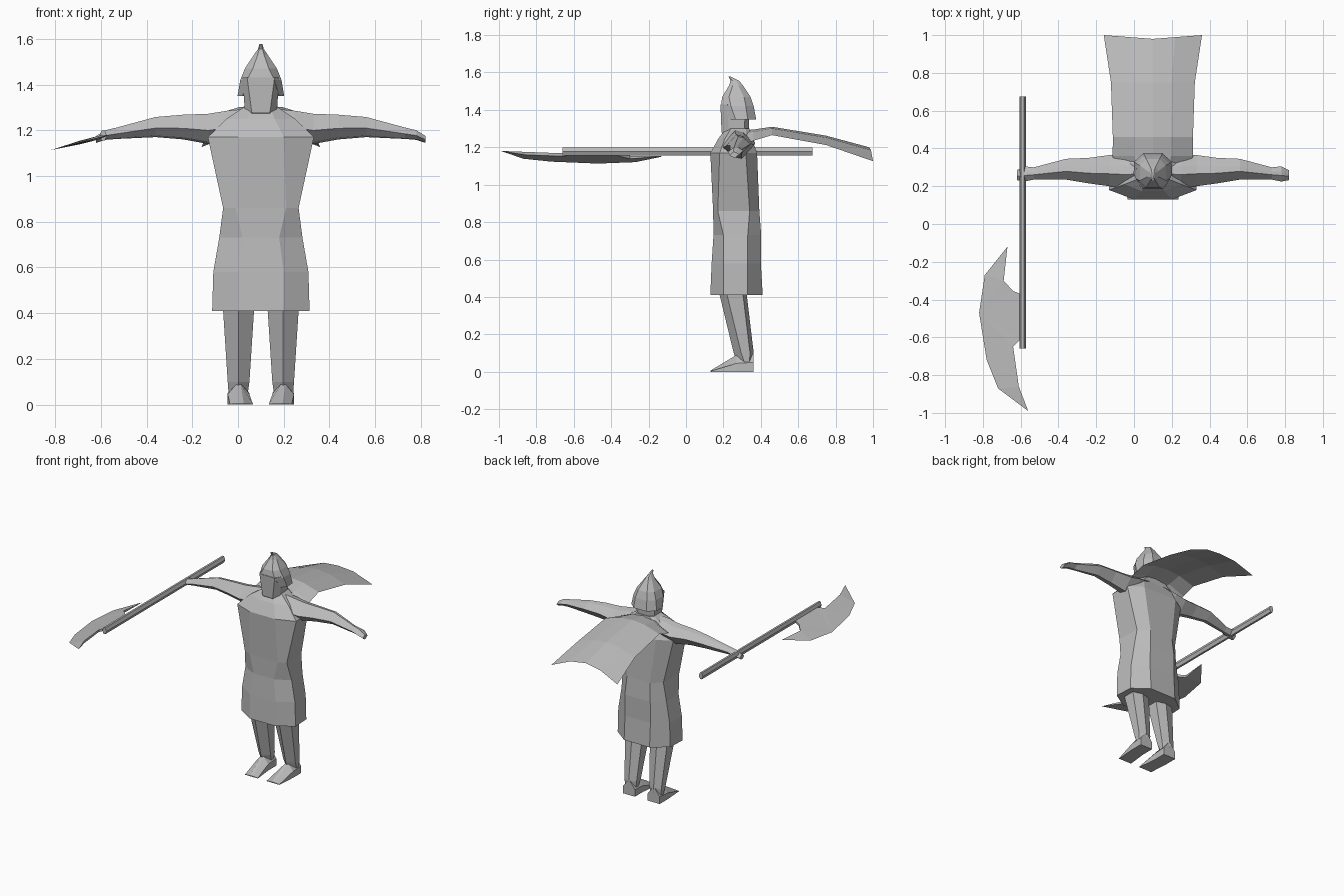
import bpy, bmesh

CX = 0.1  # centre line of the figure

grey = bpy.data.materials.new("stone grey")
grey.diffuse_color = (0.5, 0.5, 0.5, 1)


def finish(name, bm, closed=True):
    """Turn a bmesh into a flat-shaded grey object."""
    if closed:
        bmesh.ops.recalc_face_normals(bm, faces=bm.faces)
    me = bpy.data.meshes.new(name)
    bm.to_mesh(me)
    bm.free()
    me.materials.append(grey)
    ob = bpy.data.objects.new(name, me)
    bpy.context.collection.objects.link(ob)
    return ob


def loft(name, rings):
    """Skin a list of equal-length closed rings and cap both ends."""
    bm = bmesh.new()
    vs = [[bm.verts.new(p) for p in r] for r in rings]
    n = len(rings[0])
    for a, b in zip(vs, vs[1:]):
        for i in range(n):
            j = (i + 1) % n
            bm.faces.new((a[i], a[j], b[j], b[i]))
    bm.faces.new(vs[0])
    bm.faces.new(vs[-1])
    return finish(name, bm)


def oct_ring(z, w, fx, bx, yf, ys, yt, yb):
    """Eight-sided section: front flat fx, side width w, back flat bx."""
    half = [(fx, yf), (w, ys), (w * 0.97, yt), (bx, yb)]
    pts = half + [(-x, y) for x, y in reversed(half)]
    return [(CX + x, y, z) for x, y in pts]


# Tunic from hem to collar
loft("tunic", [oct_ring(*r) for r in [
    (0.41, 0.213, 0.100, 0.10, 0.130, 0.20, 0.33, 0.410),
    (0.58, 0.208, 0.100, 0.10, 0.137, 0.20, 0.33, 0.400),
    (0.73, 0.182, 0.080, 0.10, 0.147, 0.20, 0.33, 0.402),
    (0.86, 0.165, 0.110, 0.09, 0.145, 0.17, 0.34, 0.392),
    (1.17, 0.232, 0.100, 0.13, 0.130, 0.18, 0.32, 0.380),
    (1.25, 0.150, 0.060, 0.11, 0.175, 0.21, 0.32, 0.350),
    (1.30, 0.075, 0.040, 0.05, 0.215, 0.24, 0.32, 0.340),
]])

# Face and neck
loft("face", [oct_ring(*r) for r in [
    (1.24, 0.070, 0.030, 0.04, 0.215, 0.24, 0.31, 0.340),
    (1.28, 0.070, 0.040, 0.04, 0.190, 0.23, 0.31, 0.335),
    (1.43, 0.080, 0.060, 0.04, 0.184, 0.22, 0.32, 0.340),
]])

# Helmet with flared neck guard and curled tip
loft("helmet", [oct_ring(*r) for r in [
    (1.35, 0.102, 0.080, 0.050, 0.235, 0.265, 0.33, 0.375),
    (1.42, 0.090, 0.060, 0.045, 0.186, 0.240, 0.32, 0.362),
    (1.47, 0.070, 0.035, 0.035, 0.194, 0.230, 0.31, 0.345),
    (1.53, 0.030, 0.014, 0.015, 0.230, 0.250, 0.28, 0.305),
    (1.555, 0.013, 0.007, 0.007, 0.238, 0.250, 0.27, 0.285),
    (1.578, 0.006, 0.003, 0.003, 0.228, 0.231, 0.236, 0.240),
]])

# Arm sections: offset, front y, back y, bottom z, top z
ARM = [(0.05, 0.21, 0.35, 1.20, 1.295),
       (0.15, 0.19, 0.37, 1.15, 1.285),
       (0.23, 0.20, 0.365, 1.14, 1.272),
       (0.34, 0.215, 0.35, 1.16, 1.268),
       (0.46, 0.235, 0.345, 1.17, 1.258),
       (0.63, 0.235, 0.300, 1.162, 1.212),
       (0.68, 0.225, 0.305, 1.158, 1.200),
       (0.72, 0.232, 0.285, 1.145, 1.175)]

for s, side in ((-1, "right"), (1, "left")):
    # Arm with fist
    rings = []
    for o, y0, y1, z0, z1 in ARM:
        x, ym, d, h = CX + s * o, (y0 + y1) / 2, y1 - y0, z1 - z0
        rings.append([(x, y0, z0 + h * 0.45), (x, ym - d * 0.1, z1),
                      (x, ym + d * 0.15, z1 - h * 0.08), (x, y1, z0 + h * 0.55),
                      (x, ym + d * 0.1, z0), (x, ym - d * 0.2, z0 + h * 0.08)])
    loft(side + "_arm", rings)

    # Leg: height, inner and outer offset, front and back y
    rings = []
    for z, xi, xo, yf, yb in [(0.45, 0.03, 0.165, 0.175, 0.32),
                              (0.41, 0.03, 0.165, 0.180, 0.325),
                              (0.10, 0.05, 0.145, 0.255, 0.362),
                              (0.03, 0.06, 0.140, 0.280, 0.358)]:
        xm, ym = (xi + xo) / 2, (yf + yb) / 2
        rings.append([(CX + s * x, y, z) for x, y in
                      [(xm, yf), (xi, yf + 0.04), (xi, yb - 0.02),
                       (xm, yb), (xo, yb - 0.02), (xo, yf + 0.04)]])
    loft(side + "_leg", rings)

    # Wedge foot with a ridge running down to a wide toe
    rings = []
    for y, xi, xo, h in [(0.36, 0.05, 0.145, 0.10), (0.27, 0.05, 0.145, 0.09),
                         (0.13, 0.035, 0.135, 0.006)]:
        xm = (xi + xo) / 2
        rings.append([(CX + s * x, y, z) for x, z in
                      [(xi, 0), (xo, 0), (xo, h * 0.5), (xm + 0.01, h),
                       (xm - 0.01, h), (xi, h * 0.5)]])
    loft(side + "_foot", rings)

# Cape: arched sheet streaming behind; y, half width, edge z, centre z
bm = bmesh.new()
rows = []
for y, w, ze, zc in [(0.29, 0.19, 1.20, 1.29), (0.36, 0.213, 1.235, 1.295),
                     (0.46, 0.212, 1.265, 1.31), (0.75, 0.222, 1.212, 1.262),
                     (1.0, 0.26, 1.126, 1.20)]:
    dip = 0.02 if y == 1.0 else 0
    rows.append([bm.verts.new((CX + t * w, y - dip * (1 - abs(t)),
                               zc + (ze - zc) * t * t))
                 for t in (-1, -0.45, 0.0, 0.45, 1)])
for a, b in zip(rows, rows[1:]):
    for i in range(4):
        bm.faces.new((a[i], a[i + 1], b[i + 1], b[i]))
finish("cape", bm, closed=False)

# Axe handle
loft("axe_handle", [[(x, y, z) for x, z in
                     [(-0.605, 1.177), (-0.597, 1.2), (-0.583, 1.2),
                      (-0.573, 1.177), (-0.583, 1.155), (-0.597, 1.155)]]
                    for y in (-0.66, 0.675)])

# Axe blade: tilted crescent, sharp outside and thicker at the handle
outer = [(-0.67, -0.12), (-0.79, -0.27), (-0.82, -0.47), (-0.78, -0.72),
         (-0.72, -0.87), (-0.56, -0.99)]
inner = [(-0.61, -0.86), (-0.64, -0.65), (-0.60, -0.61), (-0.60, -0.37),
         (-0.64, -0.355), (-0.69, -0.30)]
bm = bmesh.new()
tilt = lambda x: 1.178 + (x + 0.57) * 0.26
edge = [bm.verts.new((x, y, tilt(x))) for x, y in outer]
top = [bm.verts.new((x, y, tilt(x) + 0.008)) for x, y in inner]
low = [bm.verts.new((x, y, tilt(x) - 0.008)) for x, y in inner]
sides = [bm.faces.new(edge + top), bm.faces.new(edge + low)]
chain_t, chain_l = [edge[-1]] + top + [edge[0]], [edge[-1]] + low + [edge[0]]
for i in range(7):
    quad = [chain_t[i], chain_t[i + 1], chain_l[i + 1], chain_l[i]]
    bm.faces.new(list(dict.fromkeys(quad)))
bmesh.ops.recalc_face_normals(bm, faces=bm.faces)
bmesh.ops.triangulate(bm, faces=sides)
finish("axe_blade", bm)
